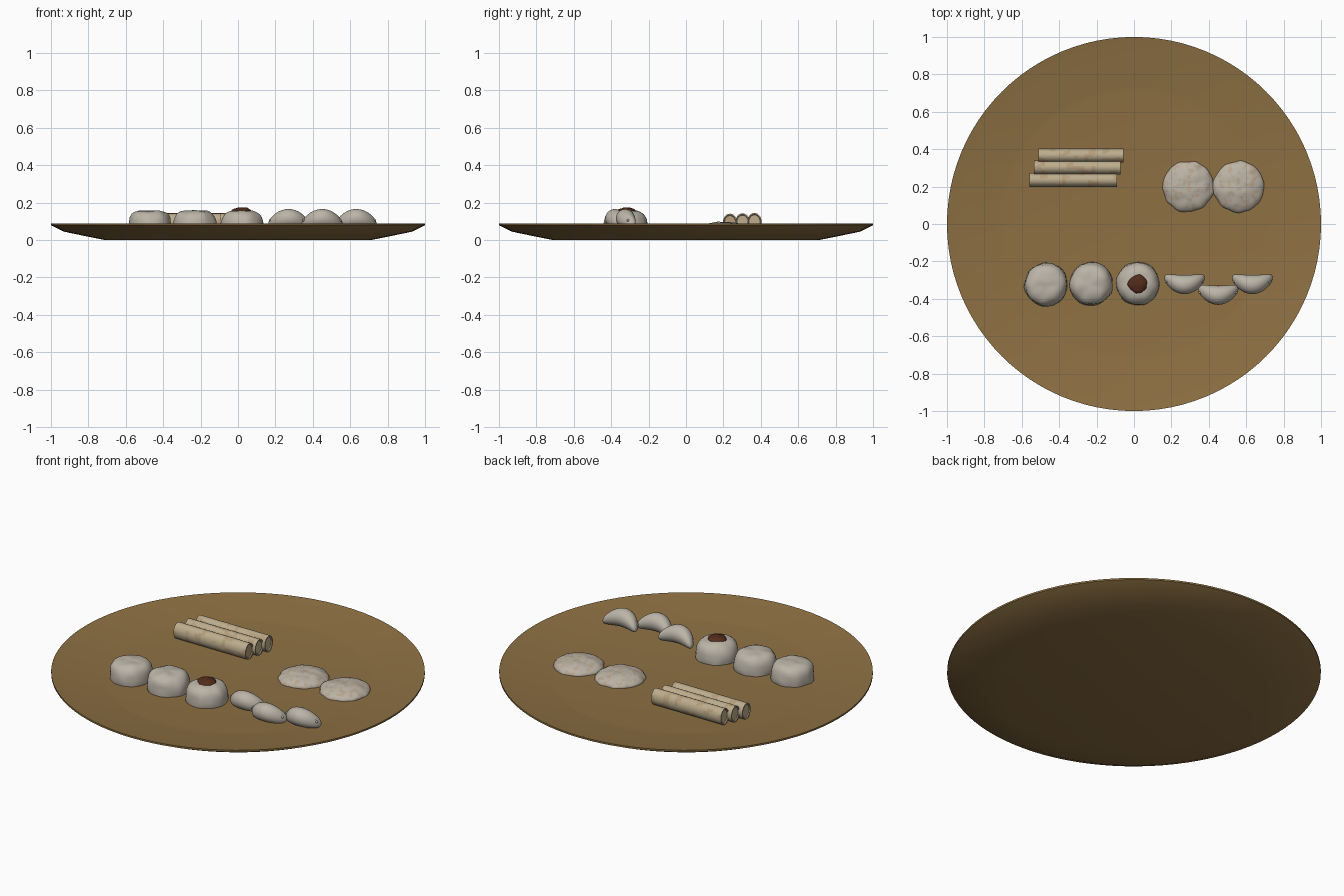
import bpy
import bmesh
from math import sin, cos, pi, radians
from mathutils import Vector, noise

cube = bpy.data.objects.get("Cube")
if cube:
    bpy.data.objects.remove(cube, do_unlink=True)

FLOOR = 0.05


def material(name, color, rough=0.6):
    m = bpy.data.materials.new(name)
    m.use_nodes = True
    m.diffuse_color = (*color, 1)
    m.roughness = rough
    bsdf = m.node_tree.nodes["Principled BSDF"]
    bsdf.inputs["Base Color"].default_value = (*color, 1)
    bsdf.inputs["Roughness"].default_value = rough
    return m


# Wood fades from golden brown in the middle to greyer at the rim
BANDS = 9
GOLD, GREY = Vector((0.27, 0.163, 0.056)), Vector((0.29, 0.20, 0.115))
woods = [material(f"wood_{i}", GOLD.lerp(GREY, (i / (BANDS - 1)) ** 1.5)) for i in range(BANDS)]
dough = material("dough", (0.50, 0.46, 0.39))
bread = material("bread", (0.50, 0.45, 0.38))
toast = material("toast", (0.49, 0.38, 0.27))
pastry = material("pastry", (0.51, 0.42, 0.27))
pastry_brown = material("pastry_brown", (0.46, 0.34, 0.20))
filling = material("filling", (0.09, 0.026, 0.01))


def finish(name, bm, mats, location=(0, 0, 0), angle=40):
    bmesh.ops.recalc_face_normals(bm, faces=bm.faces)
    mesh = bpy.data.meshes.new(name)
    bm.to_mesh(mesh)
    bm.free()
    obj = bpy.data.objects.new(name, mesh)
    bpy.context.collection.objects.link(obj)
    obj.location = location
    for m in mats:
        mesh.materials.append(m)
    bpy.ops.object.select_all(action="DESELECT")
    obj.select_set(True)
    bpy.context.view_layer.objects.active = obj
    bpy.ops.object.shade_smooth_by_angle(angle=radians(angle))
    return obj


def skin(bm, rings):
    """Bridge successive rings of points and cap both ends."""
    loops = [[bm.verts.new(p) for p in ring] for ring in rings]
    n = len(loops[0])
    for a, b in zip(loops, loops[1:]):
        for i in range(n):
            j = (i + 1) % n
            bm.faces.new((a[i], a[j], b[j], b[i]))
    bm.faces.new(loops[0])
    bm.faces.new(loops[-1])


def lathe(profile, sides):
    bm = bmesh.new()
    skin(bm, [[(r * cos(2 * pi * i / sides), r * sin(2 * pi * i / sides), z)
               for i in range(sides)] for r, z in profile])
    return bm


def roughen(bm, amount, scale, seed):
    """Uneven hand-made surface."""
    shift = Vector((seed * 3.7, seed * 1.9, seed))
    for v in bm.verts:
        k = noise.noise(v.co * scale + shift)
        v.co += Vector((v.co.x, v.co.y, max(v.co.z, 0))).normalized() * k * amount


def speckle(bm, scale, seed, limit):
    """Give scattered faces the second, browner material."""
    shift = Vector((seed * 2.3, seed, seed * 4.1))
    for f in bm.faces:
        if noise.noise(f.calc_center_median() * scale + shift) > limit:
            f.material_index = 1


# Round shallow plate: thin lip, gently rising border, flat floor
outer = [(0.71, 0), (0.82, 0.022), (0.93, 0.045), (1.0, 0.08), (1.0, 0.09)]
border = [(1 - 0.3 * t, 0.09 - (0.09 - FLOOR) * t ** 0.9)
          for t in (i / BANDS for i in range(1, BANDS + 1))]
bm = lathe(outer + border, 96)
for f in bm.faces:
    c = f.calc_center_median()
    if len(f.verts) == 4 and f.normal.z != 0:
        radius = c.xy.length
        if c.z > 0.045 and radius < 0.995 and c.z > 0.088 - (0.98 - radius) * 0.2:
            f.material_index = min(BANDS - 1, int((radius - 0.7) / 0.3 * BANDS))
finish("plate", bm, woods)

# Steamed buns, widest at the base, with softly domed tops
bun_profile = [(0.113, -0.005), (0.116, 0.008), (0.115, 0.03), (0.112, 0.053),
               (0.106, 0.073), (0.095, 0.089), (0.080, 0.099), (0.062, 0.105),
               (0.042, 0.107), (0.022, 0.108), (0.004, 0.108)]
for n, (x, y) in enumerate([(-0.47, -0.325), (-0.228, -0.32), (0.02, -0.32)], 1):
    bm = lathe(bun_profile, 40)
    roughen(bm, 0.007, 18, n)
    finish(f"bun_{n}", bm, [dough], (x, y, FLOOR), 60)

# Dark filling heaped on the third bun
bm = bmesh.new()
bmesh.ops.create_icosphere(bm, subdivisions=3, radius=0.049)
for v in bm.verts:
    v.co.z *= 0.42
roughen(bm, 0.009, 45, 5)
finish("bun_filling", bm, [filling], (0.02, -0.32, 0.154), 60)

# Domed toasted breads
steps = 20
dome = [(0.135 * cos(pi / 2 * i / steps) + 0.001, 0.047 * sin(pi / 2 * i / steps))
        for i in range(steps + 1)]
for n, x in enumerate((0.29, 0.56), 1):
    bm = lathe(dome, 72)
    roughen(bm, 0.008, 20, n + 7)
    speckle(bm, 42, n, 0.22)
    finish(f"flat_bread_{n}", bm, [bread, toast], (x, 0.2, FLOOR), 60)

# Pastry rolls lying side by side, a little taller than wide
R = 0.038
for n, (x0, x1, y, z) in enumerate([(-0.56, -0.09, 0.235, 0.094),
                                    (-0.535, -0.072, 0.302, 0.096),
                                    (-0.51, -0.055, 0.366, 0.098)], 1):
    half = (x1 - x0) / 2
    body = [(R, half * (i / 12 - 1)) for i in range(25)]
    roll = [(R * 0.78, -half + 0.005), (R * 0.86, -half), *body,
            (R * 0.86, half), (R * 0.78, half - 0.005)]
    bm = lathe(roll, 28)
    for v in bm.verts:
        v.co.x *= 1.24
    speckle(bm, 22, n + 3, 0.25)
    obj = finish(f"pastry_roll_{n}", bm, [pastry, pastry_brown], ((x0 + x1) / 2, y, z))
    obj.rotation_euler = (0, pi / 2, 0)

# Crescent dumplings, arched upward and bowed toward the front, with blunt tips
for n, (x, y) in enumerate([(0.27, -0.288), (0.45, -0.345), (0.633, -0.288)], 1):
    rings = []
    for i in range(29):
        t = -cos(pi * i / 28)
        bow = 1 - t * t
        size = 0.003 + 0.048 * max(bow, 0) ** 0.5
        rings.append([(0.108 * t, -0.036 * bow + size * cos(a),
                       0.035 + 0.03 * bow + size * sin(a))
                      for a in (2 * pi * k / 24 for k in range(24))])
    bm = bmesh.new()
    skin(bm, rings)
    # Pinched pleats near both tips
    for side in (-1, 1):
        for k in range(2):
            ret = bmesh.ops.create_uvsphere(bm, u_segments=10, v_segments=6, radius=0.007)
            for v in ret["verts"]:
                v.co += Vector((side * (0.098 - 0.012 * k), -0.022, 0.056 + 0.012 * k))
    finish(f"dumpling_{n}", bm, [dough], (x, y, FLOOR), 60)
